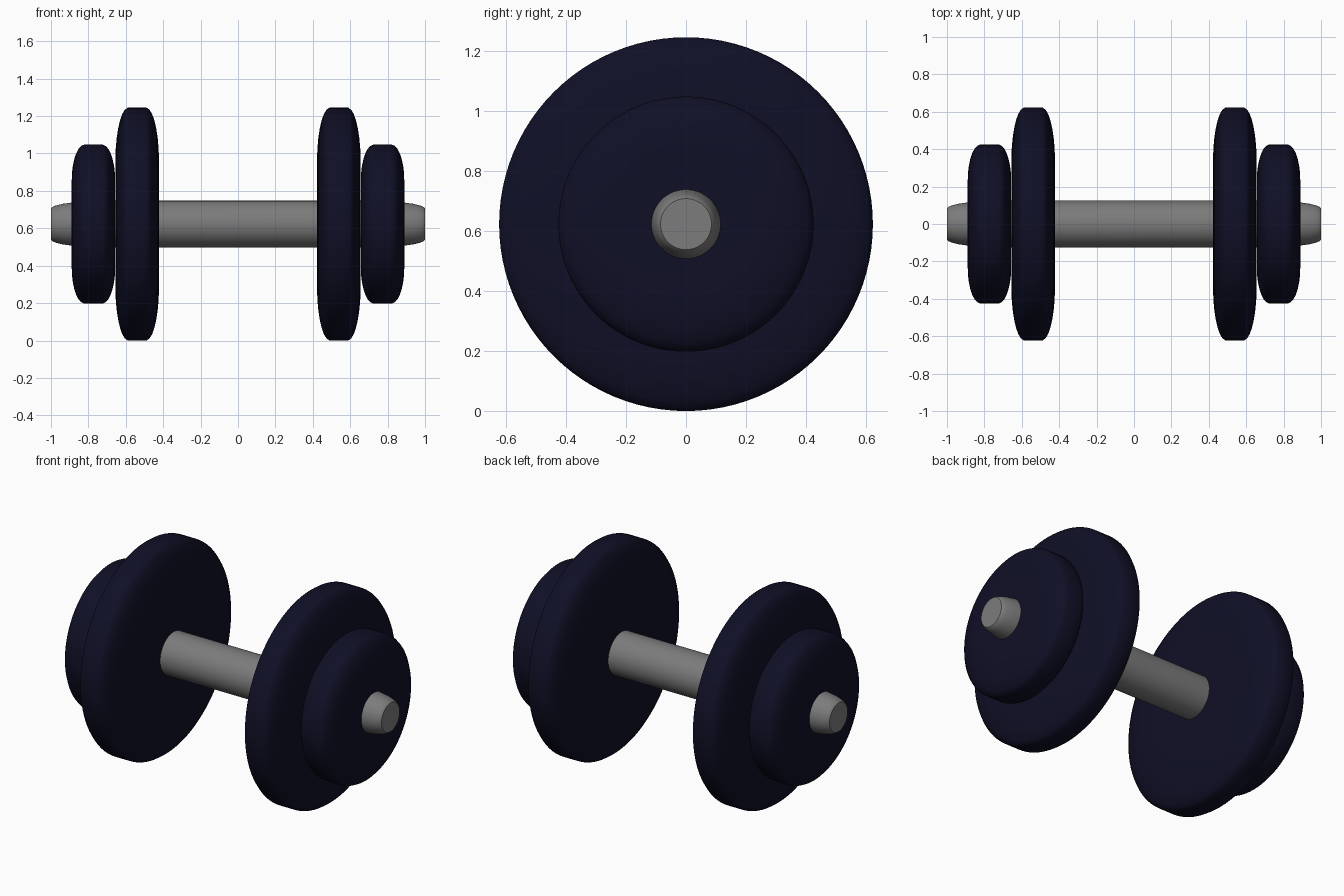
import bpy, bmesh, math

if "Cube" in bpy.data.objects:
    bpy.data.objects.remove(bpy.data.objects["Cube"])

AXIS_Z = 0.6225   # height of the bar axis (large plate radius)


def material(name, rgb):
    m = bpy.data.materials.new(name)
    m.diffuse_color = (*rgb, 1)
    m.use_nodes = True
    m.node_tree.nodes["Principled BSDF"].inputs["Base Color"].default_value = m.diffuse_color
    return m


navy = material("dark navy rubber", (0.005, 0.005, 0.02))
grey = material("grey metal", (0.2, 0.2, 0.2))


def lathe(name, profile, x, mat, segments=96):
    """Spin an (x, radius) profile around the x axis; ends close with caps."""
    bm = bmesh.new()
    rings = []
    for px, r in profile:
        rings.append([bm.verts.new((px, r * math.cos(2 * math.pi * i / segments),
                                    r * math.sin(2 * math.pi * i / segments)))
                      for i in range(segments)])
    for a, b in zip(rings, rings[1:]):
        for i in range(segments):
            j = (i + 1) % segments
            bm.faces.new((a[i], a[j], b[j], b[i]))
    bm.faces.new(rings[0])
    bm.faces.new(rings[-1])
    bmesh.ops.recalc_face_normals(bm, faces=bm.faces)
    mesh = bpy.data.meshes.new(name)
    bm.to_mesh(mesh)
    bm.free()
    mesh.materials.append(mat)
    ob = bpy.data.objects.new(name, mesh)
    ob.location = (x, 0, AXIS_Z)
    bpy.context.collection.objects.link(ob)
    bpy.ops.object.select_all(action='DESELECT')
    ob.select_set(True)
    bpy.context.view_layer.objects.active = ob
    bpy.ops.object.shade_smooth_by_angle(angle=math.radians(35))
    return ob


def mirrored(half):
    """Complete a half profile, listed from the middle outward."""
    return [(-x, r) for x, r in reversed(half)] + half


# Plates: half thickness against fraction of the radius
plate = [(0.05, 1.0), (0.066, 0.982), (0.08, 0.945), (0.092, 0.89), (0.102, 0.82),
         (0.11, 0.735), (0.115, 0.64), (0.116, 0.55), (0.116, 0.1)]
for side, label in ((-1, "left"), (1, "right")):
    for size, radius, x in (("large", 0.6225, 0.539), ("small", 0.425, 0.773)):
        lathe(f"{size}_plate_{label}",
              mirrored([(t, f * radius) for t, f in plate]), side * x, navy)

# Bar with tapered, rounded ends
bar = [(0.70, 0.125), (0.82, 0.121), (0.89, 0.115), (0.94, 0.108),
       (0.975, 0.099), (0.992, 0.092), (1.0, 0.085)]
lathe("handle_bar", mirrored(bar), 0, grey, 64)
